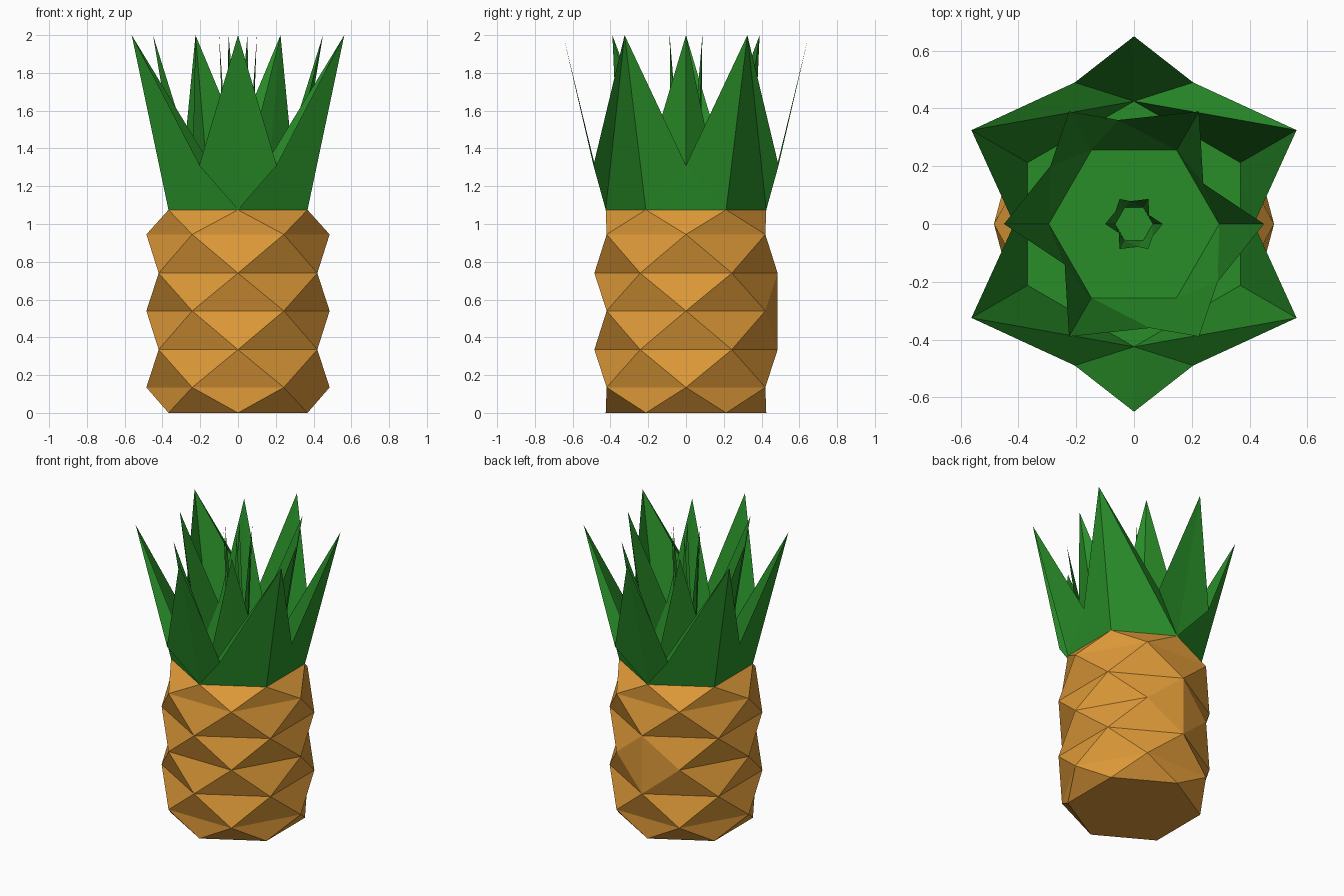
import bpy, bmesh
from math import cos, sin, radians

if "Cube" in bpy.data.objects:
    bpy.data.objects.remove(bpy.data.objects["Cube"])


def material(name, rgb):
    m = bpy.data.materials.new(name)
    m.diffuse_color = (*rgb, 1)
    m.use_nodes = True
    m.node_tree.nodes["Principled BSDF"].inputs["Base Color"].default_value = m.diffuse_color
    return m


GREEN = material("leaf_green", (0.022, 0.27, 0.022))
ORANGE = material("rind_orange", (0.73, 0.32, 0.04))
TOP = 1.075


def polar(r, deg, z):
    return (r * cos(radians(deg)), r * sin(radians(deg)), z)


def hexagon(bm, r, phase, z):
    return [bm.verts.new(polar(r, phase + 60 * i, z)) for i in range(6)]


def finish(bm, name, mat, recalc=False):
    if recalc:
        bmesh.ops.recalc_face_normals(bm, faces=bm.faces)
    me = bpy.data.meshes.new(name)
    bm.to_mesh(me)
    bm.free()
    me.materials.append(mat)
    ob = bpy.data.objects.new(name, me)
    bpy.context.collection.objects.link(ob)
    return ob


# Fruit body: stacked hexagons, each turned half a step, joined by triangles
bm = bmesh.new()
levels = [(0.425, 0), (0.485, 0.135), (0.485, 0.335), (0.485, 0.54),
          (0.485, 0.74), (0.485, 0.945), (0.425, TOP)]
rings = [hexagon(bm, r, 0 if k % 2 else 30, z) for k, (r, z) in enumerate(levels)]
bm.faces.new(rings[0][::-1])
for k in range(6):
    lo, hi = rings[k], rings[k + 1]
    for i in range(6):
        j = (i + 1) % 6
        if k % 2:      # upper ring is turned ahead of the lower one
            bm.faces.new((lo[i], lo[j], hi[i]))
            bm.faces.new((lo[j], hi[j], hi[i]))
        else:
            bm.faces.new((lo[i], lo[j], hi[j]))
            bm.faces.new((lo[i], hi[j], hi[i]))
# Middle back diamond is creased upright
bmesh.utils.edge_rotate(bm.edges.get((rings[3][1], rings[3][2])), True)
finish(bm, "fruit_body", ORANGE, True)


# Leaf rings: six pointed leaves on a hexagonal base, with notches between
def leaf_ring(name, base_r, tip_r, phase, notches, notch_z, fold=False):
    bm = bmesh.new()
    base = hexagon(bm, base_r, phase, TOP)
    tips = hexagon(bm, tip_r, phase, 2)
    notch = [bm.verts.new((s * x, s * y, notch_z)) for s in (1, -1) for x, y in notches]
    for i in range(6):
        j = (i + 1) % 6
        a, b, ta, tb, v = base[i], base[j], tips[i], tips[j], notch[i]
        if fold and i % 3 == 0:      # leaf wraps behind the front/back blade
            tris = ((b, tb, v), (b, v, ta), (b, ta, a))
        elif fold and i % 3 == 1:
            tris = ((a, v, ta), (a, tb, v), (a, b, tb))
        else:
            tris = ((a, b, v), (a, v, ta), (b, tb, v))
        for t in tris:
            bm.faces.new(t)
    bm.faces.new(base)
    return finish(bm, name, GREEN)


leaf_ring("outer_leaves", 0.425, 0.65, 30,
          [(0.205, 0.49), (-0.205, 0.49), (-0.415, 0)], 1.31, True)
inner = [(0.24, 0.14), (-0.055, 0.36), (-0.29, 0.2)]
leaf_ring("middle_leaves", 0.295, 0.45, 0, inner, 1.33)
leaf_ring("centre_leaves", 0.065, 0.1, 0, [(x * 0.22, y * 0.22) for x, y in inner], 1.33)
